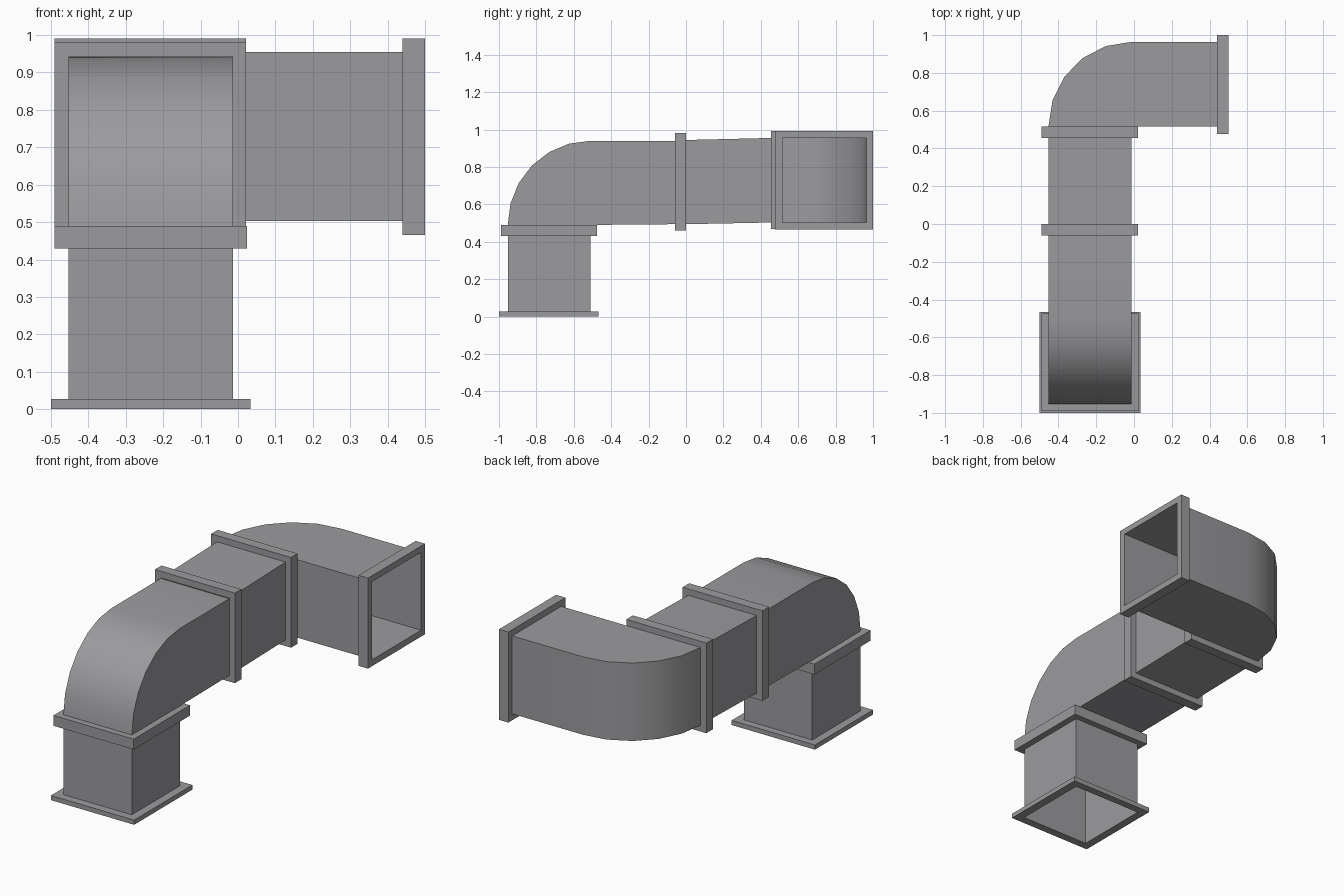
import bpy, bmesh, math

if "Cube" in bpy.data.objects:
    bpy.data.objects.remove(bpy.data.objects["Cube"])

metal = bpy.data.materials.new("grey_metal")
metal.diffuse_color = (0.33, 0.33, 0.345, 1)
metal.use_nodes = True
metal.node_tree.nodes["Principled BSDF"].inputs["Base Color"].default_value = metal.diffuse_color


def finish(name, bm):
    bmesh.ops.recalc_face_normals(bm, faces=bm.faces[:])
    mesh = bpy.data.meshes.new(name)
    bm.to_mesh(mesh)
    bm.free()
    mesh.materials.append(metal)
    ob = bpy.data.objects.new(name, mesh)
    bpy.context.collection.objects.link(ob)
    bpy.ops.object.select_all(action='DESELECT')
    ob.select_set(True)
    bpy.context.view_layer.objects.active = ob
    bpy.ops.object.shade_smooth_by_angle(angle=math.radians(30))
    return ob


def place(axis, w, u, v):
    """Point with w along the axis and u, v along the other two in x, y, z order."""
    p = [u, v]
    p.insert(axis, w)
    return p


def duct(name, axis, lo, hi, outer, inner):
    """Open sheet duct: outer and inner wall paths, joined by two flat side walls."""
    bm = bmesh.new()
    rows = [[[bm.verts.new(place(axis, w, *p)) for p in path] for path in (outer, inner)]
            for w in (lo, hi)]
    for k in range(2):
        a, b = rows[0][k], rows[1][k]
        for i in range(len(a) - 1):
            bm.faces.new((a[i], a[i + 1], b[i + 1], b[i]))
    for out, inn in rows:
        bm.faces.new(out + inn[::-1])
    return finish(name, bm)


def flange(name, axis, lo, hi, big, hole):
    """Rectangular ring; big and hole are (u0, u1, v0, v1)."""
    bm = bmesh.new()
    loops = []
    for w, r in ((lo, big), (hi, big), (hi, hole), (lo, hole)):
        u0, u1, v0, v1 = r
        loops.append([bm.verts.new(place(axis, w, u, v))
                      for u, v in ((u0, v0), (u1, v0), (u1, v1), (u0, v1))])
    for k in range(4):
        a, b = loops[k], loops[(k + 1) % 4]
        for i in range(4):
            j = (i + 1) % 4
            bm.faces.new((a[i], a[j], b[j], b[i]))
    return finish(name, bm)


def bend(cu, cv, ru, rv, n):
    """Quarter arc from the -u side round to the +v side."""
    return [(cu - ru * math.cos(t), cv + rv * math.sin(t))
            for t in (math.pi / 2 * i / n for i in range(n + 1))]


X0, X1 = -0.453, -0.014      # duct side walls
Y0, Y1 = -0.953, -0.51       # riser front and back

# riser and upward elbow
duct("riser_duct", 0, X0, X1, [(Y0, 0.027), (Y0, 0.43)], [(Y1, 0.027), (Y1, 0.43)])
duct("lower_elbow", 0, X0, X1,
     bend(Y1, 0.49, Y1 - Y0, 0.45, 6) + [(-0.06, 0.94)],
     [(Y1, 0.49), (-0.06, 0.494)])
# slightly rising middle section
duct("middle_duct", 0, X0, X1, [(0, 0.944), (0.455, 0.955)], [(0, 0.494), (0.455, 0.503)])
# sideways elbow
duct("side_elbow", 2, 0.503, 0.955,
     bend(X1, 0.515, X1 - X0, 0.449, 5) + [(0.44, 0.964)],
     [(X1, 0.515), (0.44, 0.515)])

# flanges
flange("base_flange", 2, 0, 0.027, (-0.5, 0.034, -1.0, -0.467), (X0, X1, Y0, Y1))
flange("riser_flange", 2, 0.43, 0.49, (-0.491, 0.024, -0.99, -0.475), (X0, X1, Y0, Y1))
flange("front_middle_flange", 1, -0.06, 0, (-0.491, 0.022, 0.459, 0.981), (X0, X1, 0.494, 0.942))
flange("rear_middle_flange", 1, 0.455, 0.515, (-0.491, 0.022, 0.468, 0.991), (X0, X1, 0.503, 0.955))
flange("outlet_flange", 0, 0.44, 0.5, (0.477, 1.0, 0.466, 0.991), (0.515, 0.964, 0.503, 0.955))
